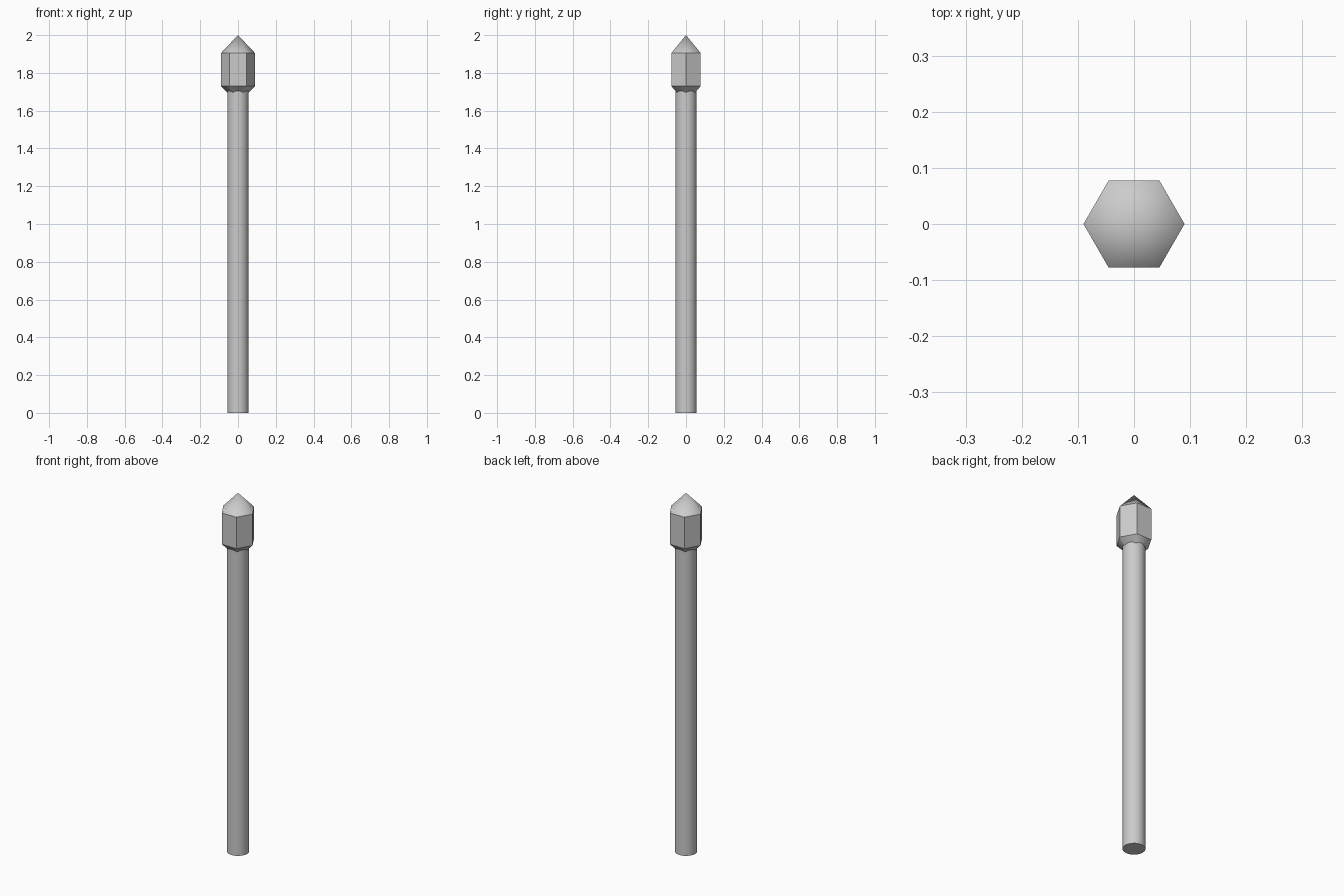
import bpy, bmesh
from math import cos, sin, tau

if "Cube" in bpy.data.objects:
    bpy.data.objects.remove(bpy.data.objects["Cube"])


def lathe(name, profile, sides):
    """Stack rings of (radius, z); radius 0 makes a point."""
    bm = bmesh.new()
    rings = []
    for r, z in profile:
        n = sides if r > 0 else 1
        rings.append([bm.verts.new((r * cos(tau * i / sides), r * sin(tau * i / sides), z))
                      for i in range(n)])
    for a, b in zip(rings, rings[1:]):
        for i in range(sides):
            j = (i + 1) % sides
            bm.faces.new((a[i], a[j], b[0]) if len(b) == 1 else (a[i], a[j], b[j], b[i]))
    for ring, flip in ((rings[0], True), (rings[-1], False)):
        if len(ring) > 1:
            bm.faces.new(ring[::-1] if flip else ring)
    # smooth the sloped and round sides, keep every ring crisp
    for f in bm.faces:
        f.smooth = len(f.verts) <= 4 and (sides > 6 or abs(f.normal.z) > 0.01)
    bm.normal_update()
    for f in bm.faces:
        upright = abs(f.normal.z) < 0.01
        f.smooth = len(f.verts) <= 4 and (sides > 6 or not upright)
    for e in bm.edges:
        if abs(e.verts[0].co.z - e.verts[1].co.z) < 1e-5:
            e.smooth = False
    mesh = bpy.data.meshes.new(name)
    bm.to_mesh(mesh)
    bm.free()
    obj = bpy.data.objects.new(name, mesh)
    bpy.context.collection.objects.link(obj)
    return obj


# round pole
lathe("shaft", [(0.056, 0), (0.056, 1.715)], 32)

# six-sided head: tapered collar, straight body, pointed cap
lathe("hex_head", [(0.05, 1.69), (0.09, 1.73), (0.09, 1.905), (0, 2.0)], 6)
